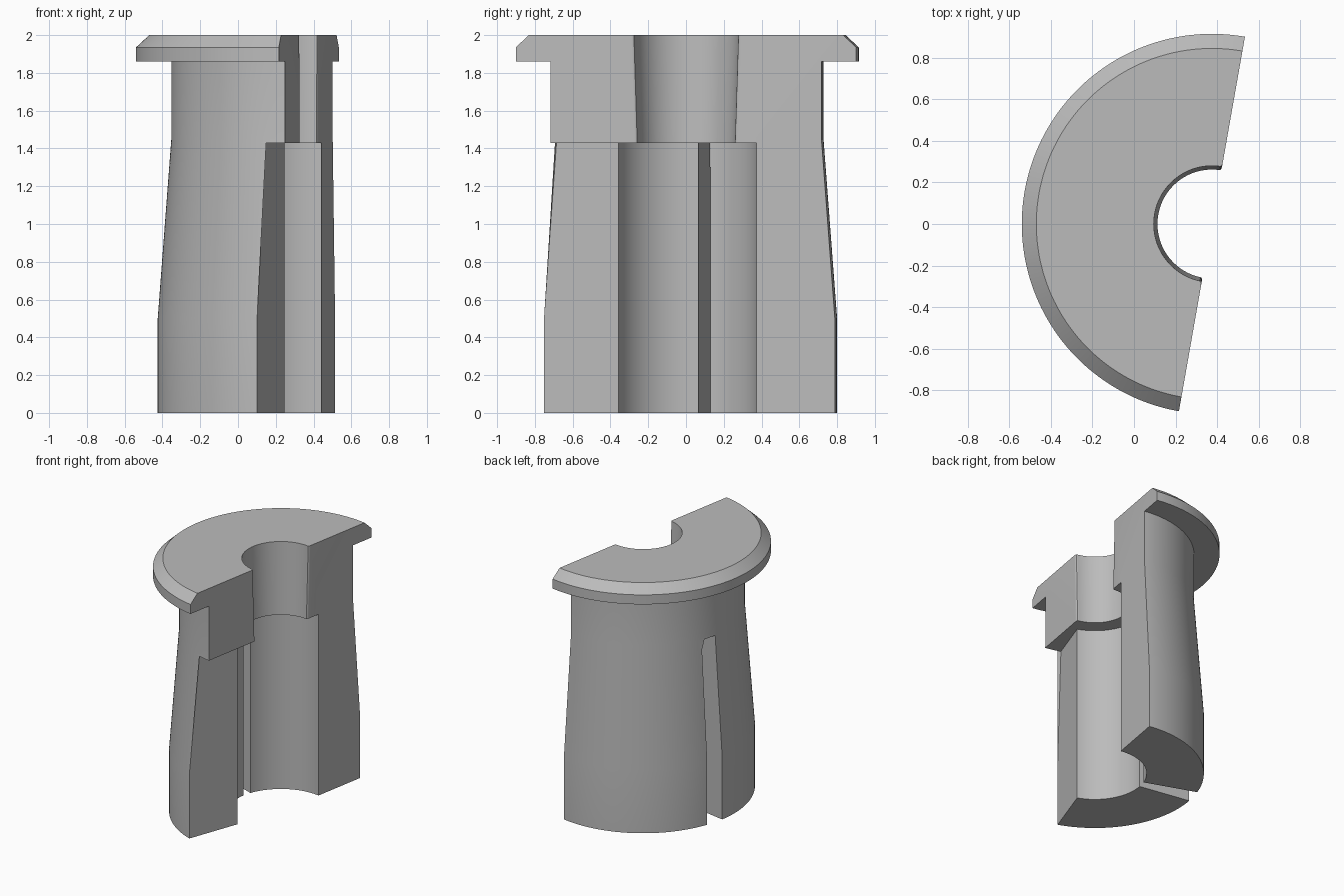
import bpy
import bmesh
from math import radians, sin, cos

cube = bpy.data.objects.get("Cube")
if cube:
    bpy.data.objects.remove(cube, do_unlink=True)

AXIS_X = 0.375      # bushing axis
STEP_Z = 1.43       # height of the bore step and slot tops
START, END = 80, 260

metal = bpy.data.materials.new("plain grey")
metal.use_nodes = True
GREY = (0.5, 0.5, 0.5, 1)
metal.diffuse_color = GREY
metal.node_tree.nodes["Principled BSDF"].inputs["Base Color"].default_value = GREY


def sector(name, profile, a0, a1, steps, rounded=None):
    """Sweep a closed (radius, z) profile around the axis from a0 to a1 degrees."""
    bm = bmesh.new()
    rings = []
    for i in range(steps + 1):
        a = radians(a0 + (a1 - a0) * i / steps)
        rings.append([bm.verts.new((AXIS_X + r * cos(a), r * sin(a), z)) for r, z in profile])
    n = len(profile)
    for ra, rb in zip(rings, rings[1:]):
        for j in range(n):
            k = (j + 1) % n
            bm.faces.new((ra[j], rb[j], rb[k], ra[k]))
    bm.faces.new(rings[0])
    bm.faces.new(rings[-1])
    bmesh.ops.recalc_face_normals(bm, faces=bm.faces)
    # soften the bore corners on the two split faces
    if rounded:
        edges = [bm.edges.get([ring[j] for j in rounded]) for ring in (rings[0], rings[-1])]
        bmesh.ops.bevel(bm, geom=edges, offset=0.018, segments=4, profile=0.5,
                        affect='EDGES', clamp_overlap=False)
    mesh = bpy.data.meshes.new(name)
    bm.to_mesh(mesh)
    bm.free()
    mesh.materials.append(metal)
    obj = bpy.data.objects.new(name, mesh)
    bpy.context.collection.objects.link(obj)
    return obj


# Half bushing: tapered sleeve, chamfered flange and stepped bore
section = [(0.38, 0), (0.8, 0), (0.8, 0.5), (0.728, 1.45), (0.728, 1.86),
           (0.915, 1.86), (0.915, 1.935), (0.845, 2), (0.28, 2),
           (0.262, STEP_Z), (0.38, STEP_Z)]
bushing = sector("split_bushing", section, START, END, 90, rounded=(8, 9))

# Radial slots in the lower sleeve
slot_section = [(0.3, -0.1), (1, -0.1), (1, STEP_Z), (0.3, STEP_Z)]
cutters = []
for a0, a1 in ((160, 170), (250, 265)):
    cutter = sector("slot_cutter", slot_section, a0, a1, 1)
    cutter.hide_render = True
    cut = bushing.modifiers.new("slot", 'BOOLEAN')
    cut.operation = 'DIFFERENCE'
    cut.solver = 'EXACT'
    cut.object = cutter
    cutters.append(cutter)

# Apply the cuts, then smooth the round surfaces
bpy.ops.object.select_all(action='DESELECT')
bpy.context.view_layer.objects.active = bushing
bushing.select_set(True)
for mod in list(bushing.modifiers):
    bpy.ops.object.modifier_apply(modifier=mod.name)
for cutter in cutters:
    bpy.data.objects.remove(cutter, do_unlink=True)
bpy.ops.object.shade_smooth_by_angle(angle=radians(25))
